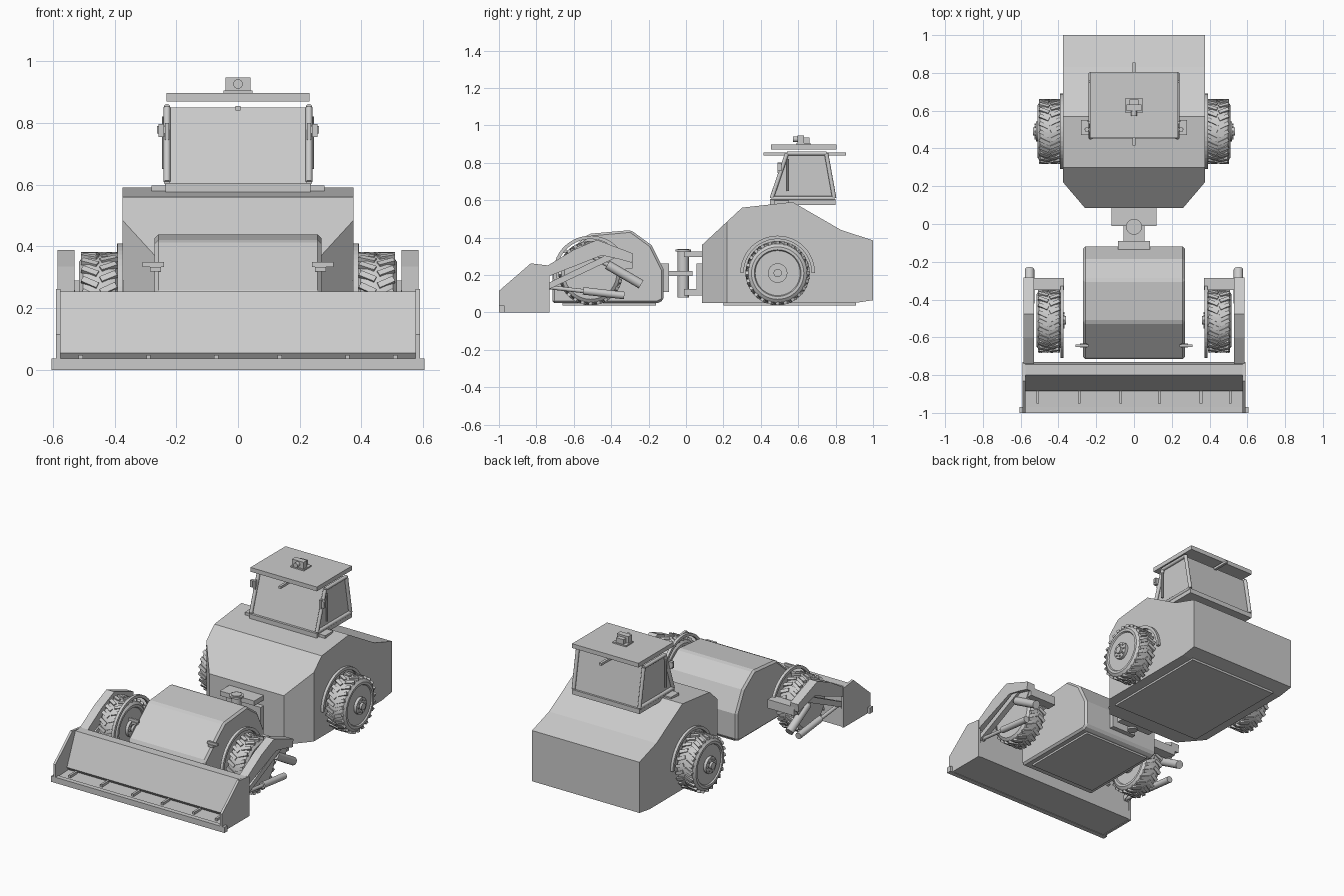
import bpy, bmesh, math
from mathutils import Vector, Matrix

if "Cube" in bpy.data.objects:
    bpy.data.objects.remove(bpy.data.objects["Cube"], do_unlink=True)

GREY = (0.6, 0.6, 0.6, 1)
mat = bpy.data.materials.new("machine grey")
mat.use_nodes = True
mat.diffuse_color = GREY
mat.node_tree.nodes["Principled BSDF"].inputs["Base Color"].default_value = GREY


def finish(name, bm, mirror=False, smooth=False):
    bmesh.ops.recalc_face_normals(bm, faces=bm.faces)
    me = bpy.data.meshes.new(name)
    bm.to_mesh(me)
    bm.free()
    me.materials.append(mat)
    ob = bpy.data.objects.new(name, me)
    bpy.context.collection.objects.link(ob)
    if mirror:
        ob.modifiers.new("Mirror", "MIRROR").use_mirror_merge = False
    if smooth:
        bpy.ops.object.select_all(action="DESELECT")
        ob.select_set(True)
        bpy.context.view_layer.objects.active = ob
        bpy.ops.object.shade_smooth_by_angle(angle=math.radians(35))
    return ob


def add_prism(bm, pts, x0, x1):
    """Extrude a (y, z) outline from x0 to x1."""
    face = bm.faces.new([bm.verts.new((x0, y, z)) for y, z in pts])
    ext = bmesh.ops.extrude_face_region(bm, geom=[face])["geom"]
    verts = [g for g in ext if isinstance(g, bmesh.types.BMVert)]
    bmesh.ops.translate(bm, verts=verts, vec=(x1 - x0, 0, 0))


def prism(name, pts, x0, x1, mirror=False):
    bm = bmesh.new()
    add_prism(bm, pts, x0, x1)
    return finish(name, bm, mirror)


def box(name, x, y, z, mirror=False):
    pts = [(y[0], z[0]), (y[1], z[0]), (y[1], z[1]), (y[0], z[1])]
    return prism(name, pts, x[0], x[1], mirror)


def add_tube(bm, p, q, r, sides=16):
    p, q = Vector(p), Vector(q)
    rot = (q - p).to_track_quat("Z", "Y").to_matrix().to_4x4()
    bmesh.ops.create_cone(bm, cap_ends=True, segments=sides, radius1=r, radius2=r,
                          depth=(q - p).length,
                          matrix=Matrix.Translation((p + q) / 2) @ rot)


def tube(name, p, q, r, mirror=False, sides=16):
    bm = bmesh.new()
    add_tube(bm, p, q, r, sides)
    return finish(name, bm, mirror, smooth=sides > 8)


def wheel(name, x, y, z, out):
    """Wheel pair; out is the x direction of the hub side."""
    bm = bmesh.new()
    profile = [(0, 0.0), (0, 0.14), (0.012, 0.157), (0.035, 0.165), (0.095, 0.165),
               (0.118, 0.157), (0.13, 0.14), (0.13, 0.125), (0.122, 0.12), (0.122, 0.0)]
    verts = [bm.verts.new((x + out * a, y, z + r)) for a, r in profile]
    edges = [bm.edges.new(pair) for pair in zip(verts, verts[1:])]
    bmesh.ops.spin(bm, geom=verts + edges, cent=(x, y, z), axis=(1, 0, 0),
                   angle=math.tau, steps=48, use_duplicate=False)
    bmesh.ops.remove_doubles(bm, verts=bm.verts, dist=0.0005)
    finish(name + "_tyres", bm, True, True)

    # Staggered slanted lugs around the tread
    bm = bmesh.new()
    count = 24
    for i in range(count):
        for side in (-1, 1):
            turn = Matrix.Rotation(math.tau * (i + 0.25 * side) / count, 4, "X")
            local = (Matrix.Translation((out * 0.065 + side * 0.03, 0, 0.163))
                     @ Matrix.Rotation(side * 0.45, 4, "Z")
                     @ Matrix.Diagonal((0.055, 0.02, 0.016, 1)))
            bmesh.ops.create_cube(bm, size=1,
                                  matrix=Matrix.Translation((x, y, z)) @ turn @ local)
    finish(name + "_tread_lugs", bm, True)

    # Hub with a ring of bolts
    bm = bmesh.new()
    face = x + out * 0.12
    add_tube(bm, (face, y, z), (face + out * 0.02, y, z), 0.052, 24)
    add_tube(bm, (face, y, z), (face + out * 0.034, y, z), 0.022, 16)
    for i in range(8):
        a = math.tau * i / 8
        by, bz = y + 0.038 * math.cos(a), z + 0.038 * math.sin(a)
        add_tube(bm, (face, by, bz), (face + out * 0.026, by, bz), 0.006, 6)
    finish(name + "_hubs", bm, True, True)


def arch(name, y, z, x0, x1, start=0, end=180):
    angles = [math.radians(start + (end - start) * i / 24) for i in range(25)]
    ring = [(y + r * math.cos(a), z + r * math.sin(a))
            for r, row in ((0.2, angles), (0.182, angles[::-1])) for a in row]
    prism(name, ring, x0, x1, True)


# Rear body with chamfered front corners
bm = bmesh.new()
add_prism(bm, [(0.085, 0.05), (0.085, 0.36), (0.3, 0.56), (0.57, 0.59), (0.83, 0.44),
               (1.0, 0.385), (1.0, 0.065), (0.9, 0.05)], -0.375, 0.375)
for s in (-1, 1):
    cut = bmesh.ops.bisect_plane(bm, geom=bm.verts[:] + bm.edges[:] + bm.faces[:],
                                 plane_co=(s * 0.26, 0.085, 0),
                                 plane_no=(s * 0.135, -0.115, 0), clear_outer=True)
    bmesh.ops.holes_fill(bm, edges=[e for e in bm.edges if e.is_boundary])
finish("rear_body", bm)
box("rear_belly_plate", (-0.31, 0.31), (0.2, 0.91), (0.038, 0.055))

# Front body
front = prism("front_body", [(-0.12, 0.065), (-0.12, 0.23), (-0.185, 0.36), (-0.295, 0.44),
                             (-0.52, 0.42), (-0.715, 0.25), (-0.715, 0.05), (-0.15, 0.05)],
              -0.27, 0.27)
bev = front.modifiers.new("Bevel", "BEVEL")
bev.width, bev.segments = 0.012, 1
box("front_belly_plate", (-0.23, 0.23), (-0.66, -0.16), (0.038, 0.055))
box("body_pins", (0.24, 0.31), (-0.65, -0.638), (0.333, 0.35), True)
box("body_pin_ends", (0.25, 0.285), (-0.655, -0.633), (0.318, 0.333), True)

# Pivot hitch
box("hitch_rear_plate", (-0.12, 0.12), (0.055, 0.09), (0.09, 0.26))
for label, z in (("upper", (0.295, 0.325)), ("lower", (0.09, 0.125))):
    box("hitch_%s_arm" % label, (-0.12, 0.12), (-0.01, 0.09), z)
tube("hitch_pin", (0, -0.015, 0.08), (0, -0.015, 0.34), 0.03)
tube("hitch_pin_cap", (0, -0.015, 0.325), (0, -0.015, 0.335), 0.042)
box("hitch_centre_arm", (-0.055, 0.055), (-0.1, 0.035), (0.195, 0.22))
box("hitch_front_plate", (-0.085, 0.085), (-0.135, -0.09), (0.11, 0.26))

# Wheels and arches
wheel("rear", 0.38, 0.49, 0.21, 1)
arch("rear_arches", 0.49, 0.21, 0.37, 0.392)
wheel("front", 0.515, -0.51, 0.21, -1)
arch("front_arches", -0.51, 0.21, 0.372, 0.39, 20, 200)

# Cab: sloped core framed by round rails
prism("cab_core", [(0.46, 0.59), (0.545, 0.85), (0.745, 0.85), (0.79, 0.59)], -0.222, 0.222)
bm = bmesh.new()
corners = [(0.458, 0.61), (0.54, 0.85), (0.75, 0.85), (0.793, 0.61)]
for a, b in zip(corners, corners[1:] + corners[:1]):
    add_tube(bm, (0.23, *a), (0.23, *b), 0.011, 12)
finish("cab_frame", bm, True, True)
box("cab_floor", (-0.235, 0.235), (0.45, 0.8), (0.575, 0.605))
box("cab_steps", (0.225, 0.28), (0.47, 0.55), (0.575, 0.597), True)
box("cab_roof", (-0.232, 0.232), (0.455, 0.805), (0.87, 0.897))
box("roof_beam", (-0.008, 0.008), (0.415, 0.855), (0.84, 0.855))
tube("door_handles", (0.24, 0.545, 0.65), (0.24, 0.545, 0.82), 0.007, True, 8)
box("mirror_arms", (0.225, 0.262), (0.498, 0.506), (0.765, 0.79), True)
box("mirrors", (0.223, 0.237), (0.488, 0.51), (0.745, 0.8), True)
box("mirror_ends", (0.24, 0.258), (0.488, 0.51), (0.755, 0.797), True)

# Roof lamp
box("lamp_base", (-0.047, 0.047), (0.59, 0.665), (0.895, 0.905))
box("lamp_body", (-0.04, 0.04), (0.597, 0.632), (0.905, 0.947))
box("lamp_back", (-0.025, 0.025), (0.632, 0.66), (0.905, 0.935))
tube("lamp_lens", (0, 0.572, 0.926), (0, 0.6, 0.926), 0.015)

# Front pan: floor, slanted backboard and flat top
prism("front_pan", [(-1, 0.003), (-1, 0.03), (-0.87, 0.035), (-0.885, 0.055), (-0.8, 0.253),
                    (-0.745, 0.253), (-0.73, 0.003)], -0.58, 0.58)
box("pan_lip", (-0.605, 0.605), (-1, -0.97), (0, 0.036))
prism("pan_end_plates", [(-1, 0), (-1, 0.115), (-0.83, 0.262), (-0.73, 0.25),
                         (-0.73, 0)], 0.575, 0.59, True)
for i, x in enumerate((-0.51, -0.29, -0.07, 0.135, 0.355, 0.51)):
    box("pan_rib_%d" % (i + 1), (x - 0.007, x + 0.007), (-0.95, -0.88), (0.03, 0.048))

# Lift arms, struts and cylinders
prism("lift_arms", [(-0.74, 0.25), (-0.6, 0.335), (-0.476, 0.388), (-0.283, 0.315),
                    (-0.288, 0.265), (-0.36, 0.285), (-0.45, 0.305), (-0.74, 0.19)],
      0.53, 0.585, True)
prism("lower_struts", [(-0.74, 0.12), (-0.74, 0.155), (-0.42, 0.31), (-0.38, 0.29)],
      0.54, 0.575, True)
prism("arm_gussets", [(-0.51, 0.295), (-0.37, 0.25), (-0.34, 0.2), (-0.3, 0.27),
                      (-0.36, 0.295)], 0.54, 0.56, True)
box("arm_cross_plates", (0.37, 0.555), (-0.35, -0.285), (0.235, 0.29), True)
tube("upper_cylinders", (0.553, -0.42, 0.255), (0.553, -0.24, 0.15), 0.025, True)
tube("upper_rods", (0.553, -0.52, 0.31), (0.553, -0.4, 0.245), 0.013, True)
tube("lower_cylinders", (0.553, -0.55, 0.115), (0.553, -0.33, 0.09), 0.02, True)
tube("lower_rods", (0.553, -0.74, 0.135), (0.553, -0.54, 0.113), 0.011, True)
